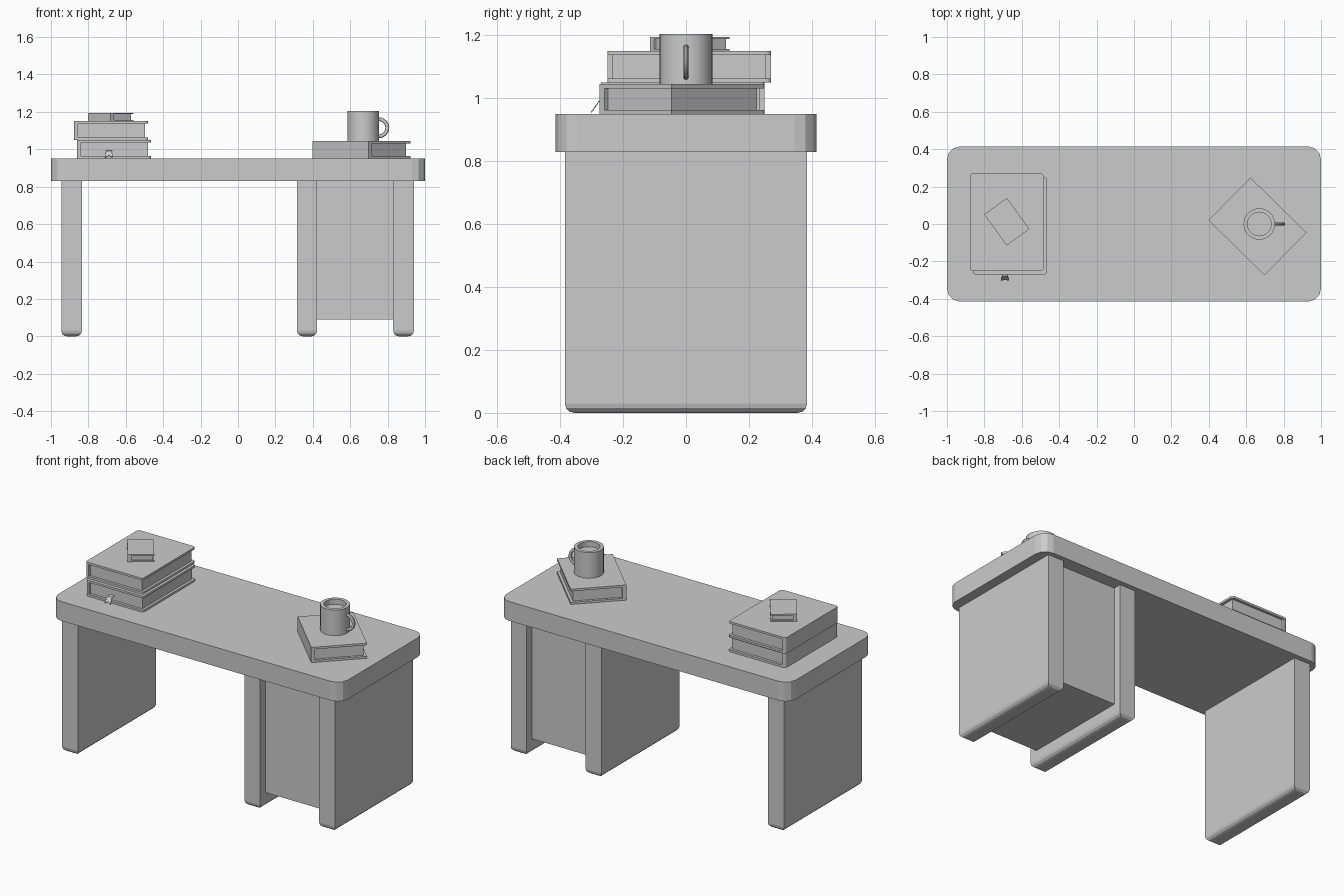
import bpy, bmesh, math
from mathutils import Matrix, Vector

if "Cube" in bpy.data.objects:
    bpy.data.objects.remove(bpy.data.objects["Cube"])


def finish(bm, name, loc=(0, 0, 0), rot=0, smooth=False):
    bmesh.ops.recalc_face_normals(bm, faces=bm.faces)
    me = bpy.data.meshes.new(name)
    bm.to_mesh(me)
    bm.free()
    ob = bpy.data.objects.new(name, me)
    bpy.context.collection.objects.link(ob)
    ob.location = loc
    ob.rotation_euler.z = rot
    if smooth:
        bpy.ops.object.select_all(action='DESELECT')
        ob.select_set(True)
        bpy.context.view_layer.objects.active = ob
        bpy.ops.object.shade_smooth_by_angle(angle=math.radians(35))
    return ob


def is_vertical(e):
    d = e.verts[0].co - e.verts[1].co
    return abs(d.x) + abs(d.y) < 1e-5


def is_bottom(e):
    return all(v.co.z < 1e-4 for v in e.verts)


def box(name, lo, hi, pick=None, r=0.0, seg=3):
    lo, hi = Vector(lo), Vector(hi)
    bm = bmesh.new()
    m = Matrix.Translation((lo + hi) / 2) @ Matrix.Diagonal((*(hi - lo), 1))
    bmesh.ops.create_cube(bm, size=1, matrix=m)
    if pick:
        bmesh.ops.bevel(bm, geom=[e for e in bm.edges if pick(e)], offset=r,
                        segments=seg, profile=0.5, affect='EDGES')
    return finish(bm, name)


def book(name, loc, w, l, h, t, inset, rot=0, r=0.0):
    # wrap-around cover: C profile with the spine on local -x
    a, b, s = -w / 2, w / 2, a_spine(w)
    prof = [(a, 0), (b, 0), (b, t), (s, t), (s, h - t), (b, h - t), (b, h), (a, h)]
    bm = bmesh.new()
    f = bm.faces.new([bm.verts.new((x, -l / 2, z)) for x, z in prof])
    ext = bmesh.ops.extrude_face_region(bm, geom=[f])
    for v in ext['geom']:
        if isinstance(v, bmesh.types.BMVert):
            v.co.y += l
    if r:
        es = [e for e in bm.edges if is_vertical(e)
              and abs(abs(e.verts[0].co.x) - w / 2) < 1e-5]
        bmesh.ops.bevel(bm, geom=es, offset=r, segments=3, profile=0.5, affect='EDGES')
    finish(bm, name + "_cover", loc, rot)
    # page block
    p = box(name + "_pages", (s - 0.004, -l / 2 + inset, t),
            (b - inset, l / 2 - inset, h - t))
    p.location = loc
    p.rotation_euler.z = rot


def a_spine(w):
    return -w / 2 + 0.022


# desk top
box("desk_top", (-1, -0.415, 0.83), (1, 0.415, 0.95), is_vertical, 0.07)

# leg panels
for name, x0, x1 in (("left_panel", -0.945, -0.835),
                     ("inner_panel", 0.315, 0.423),
                     ("right_panel", 0.83, 0.94)):
    box(name, (x0, -0.385, 0), (x1, 0.385, 0.83), is_bottom, 0.03)

# cabinet between the two right panels
box("cabinet", (0.42, -0.335, 0.09), (0.832, 0.335, 0.83))

# books
book("lower_book", (-0.663, -0.01, 0.95), 0.395, 0.52, 0.10, 0.013, 0.016, r=0.015)
book("upper_book", (-0.68, 0.01, 1.05), 0.395, 0.52, 0.10, 0.013, 0.016, r=0.015)
book("small_book", (-0.68, 0.012, 1.15), 0.15, 0.205, 0.045, 0.007, 0.009,
     rot=math.radians(36))
book("mug_book", (0.66, -0.013, 0.95), 0.32, 0.42, 0.095, 0.013, 0.016,
     rot=math.radians(45.5))

# swallow-tailed bookmark hanging from the lower book
bm = bmesh.new()
pts = [(-0.706, -0.25, 0.994), (-0.674, -0.25, 0.994), (-0.674, -0.277, 0.992),
       (-0.670, -0.303, 0.956), (-0.690, -0.295, 0.967), (-0.710, -0.303, 0.956),
       (-0.706, -0.277, 0.992)]
v = [bm.verts.new(p) for p in pts]
bm.faces.new((v[0], v[1], v[2], v[6]))
bm.faces.new((v[6], v[2], v[3], v[4], v[5]))
mark = finish(bm, "bookmark")
sol = mark.modifiers.new("thickness", 'SOLIDIFY')
sol.thickness = 0.003

# mug body, revolved, with the drink surface inside
bm = bmesh.new()
prof = [(0, 0), (0.084, 0), (0.084, 0.16), (0.063, 0.16), (0.063, 0.128), (0, 0.128)]
vs = [bm.verts.new((x, 0, z)) for x, z in prof]
es = [bm.edges.new(p) for p in zip(vs, vs[1:])]
bmesh.ops.spin(bm, geom=vs + es, cent=(0, 0, 0), axis=(0, 0, 1),
               angle=2 * math.pi, steps=32)
bmesh.ops.remove_doubles(bm, verts=bm.verts, dist=1e-5)
finish(bm, "mug", (0.67, 0, 1.045), smooth=True)

# mug handle: half ring
bm = bmesh.new()
rings = []
for i in range(15):
    a = math.radians(-100 + 200 * i / 14)
    ring = []
    for j in range(10):
        b = 2 * math.pi * j / 10
        rad = 0.046 + 0.010 * math.cos(b)
        ring.append(bm.verts.new((rad * math.cos(a) * 1.05, 0.009 * math.sin(b),
                                  rad * math.sin(a))))
    rings.append(ring)
for p, q in zip(rings, rings[1:]):
    for j in range(10):
        k = (j + 1) % 10
        bm.faces.new((p[j], p[k], q[k], q[j]))
bm.faces.new(rings[0])
bm.faces.new(rings[-1])
finish(bm, "mug_handle", (0.75, 0, 1.115), smooth=True)
